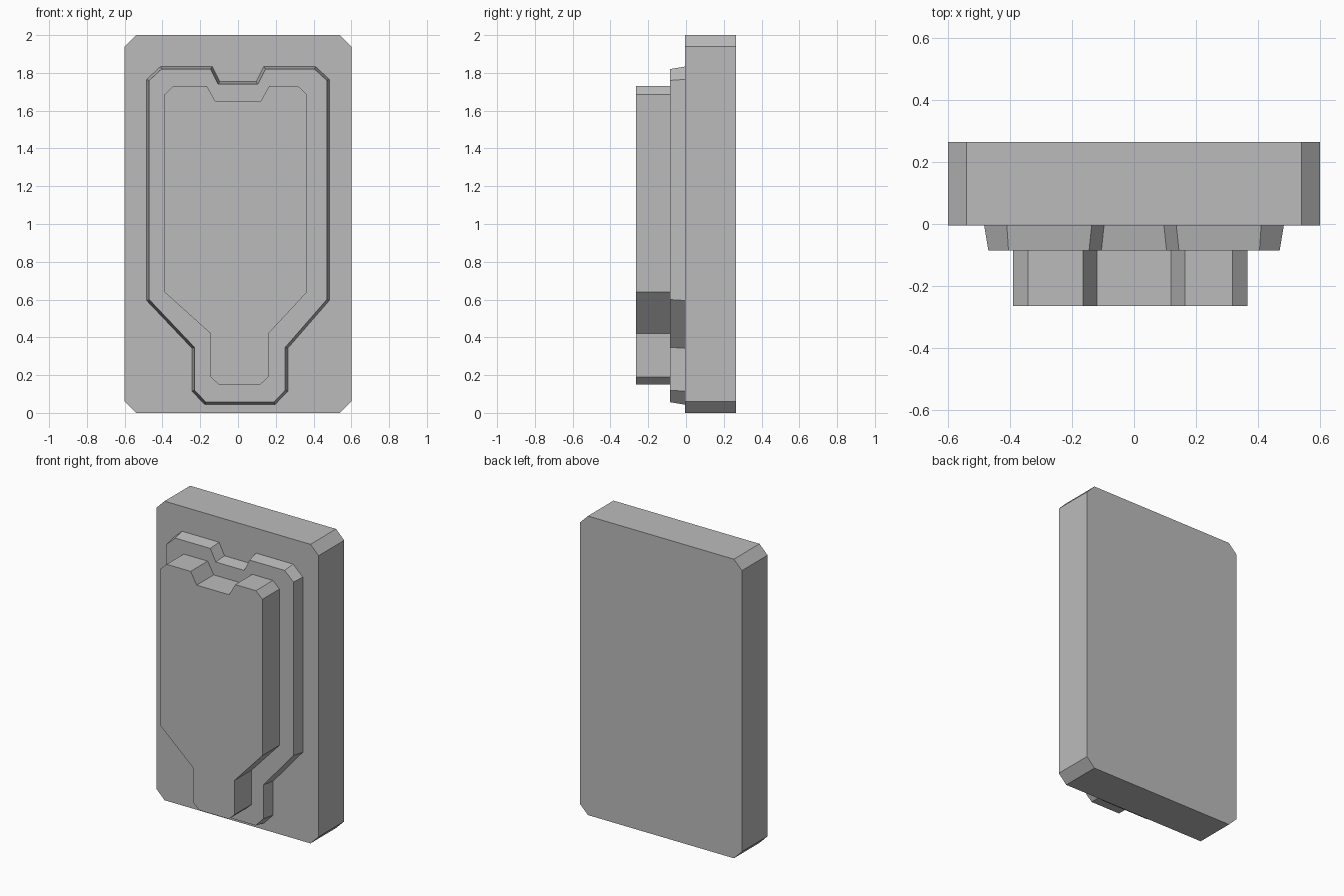
import bpy, bmesh
from mathutils import Vector

cube = bpy.data.objects.get("Cube")
if cube:
    bpy.data.objects.remove(cube, do_unlink=True)

grey = bpy.data.materials.new("mid_grey")
grey.use_nodes = True
GREY = (0.5, 0.5, 0.5, 1)
grey.diffuse_color = GREY
grey.node_tree.nodes["Principled BSDF"].inputs["Base Color"].default_value = GREY


def grow(points, amount):
    """Offset a closed clockwise outline outward with mitred corners."""
    result = []
    for i, p in enumerate(points):
        p = Vector(p)
        a = (p - Vector(points[i - 1])).normalized()
        b = (Vector(points[(i + 1) % len(points)]) - p).normalized()
        na, nb = Vector((-a.y, a.x)), Vector((-b.y, b.x))
        result.append(p + (na + nb) * amount / (1 + na.dot(nb)))
    return result


def plate(name, outline, front, back, flare=0.0):
    """Extrude an x-z outline along y, widening toward the back by flare."""
    bm = bmesh.new()
    near = [bm.verts.new((x, front, z)) for x, z in outline]
    far = [bm.verts.new((x, back, z)) for x, z in grow(outline, flare)]
    bm.faces.new(near)
    bm.faces.new(far[::-1])
    for i in range(len(near)):
        j = (i + 1) % len(near)
        bm.faces.new((near[i], far[i], far[j], near[j]))
    bmesh.ops.recalc_face_normals(bm, faces=bm.faces)
    mesh = bpy.data.meshes.new(name)
    bm.to_mesh(mesh)
    bm.free()
    mesh.materials.append(grey)
    obj = bpy.data.objects.new(name, mesh)
    bpy.context.collection.objects.link(obj)
    return obj


def mirrored(half, centre):
    """Complete a right-hand half outline, given clockwise from the top."""
    right = [(centre + x, z) for x, z in half]
    left = [(centre - x, z) for x, z in reversed(half)]
    return right + left


# Backing slab with chamfered corners
slab = mirrored([(0.54, 2), (0.6, 1.94), (0.6, 0.06), (0.54, 0)], 0)
plate("backing_slab", slab, -0.005, 0.265)

# Sloped collar with a top notch and a narrow neck
collar = mirrored([(0.105, 1.74), (0.145, 1.82), (0.405, 1.82), (0.47, 1.76),
                   (0.47, 0.6), (0.24, 0.347), (0.24, 0.12), (0.18, 0.057)], 0)
collar = [(x + (0.01 if z < 0.5 else 0), z) for x, z in collar]
plate("collar", collar, -0.085, -0.002, 0.014)

# Raised core repeating the collar outline
core = mirrored([(0.12, 1.65), (0.165, 1.73), (0.33, 1.73), (0.378, 1.685),
                 (0.378, 0.64), (0.153, 0.42), (0.153, 0.19), (0.11, 0.15)], -0.012)
core = [(x + (0.02 if z < 0.5 else 0.012 if abs(x) < 0.2 else 0), z) for x, z in core]
plate("raised_core", core, -0.265, -0.08)
